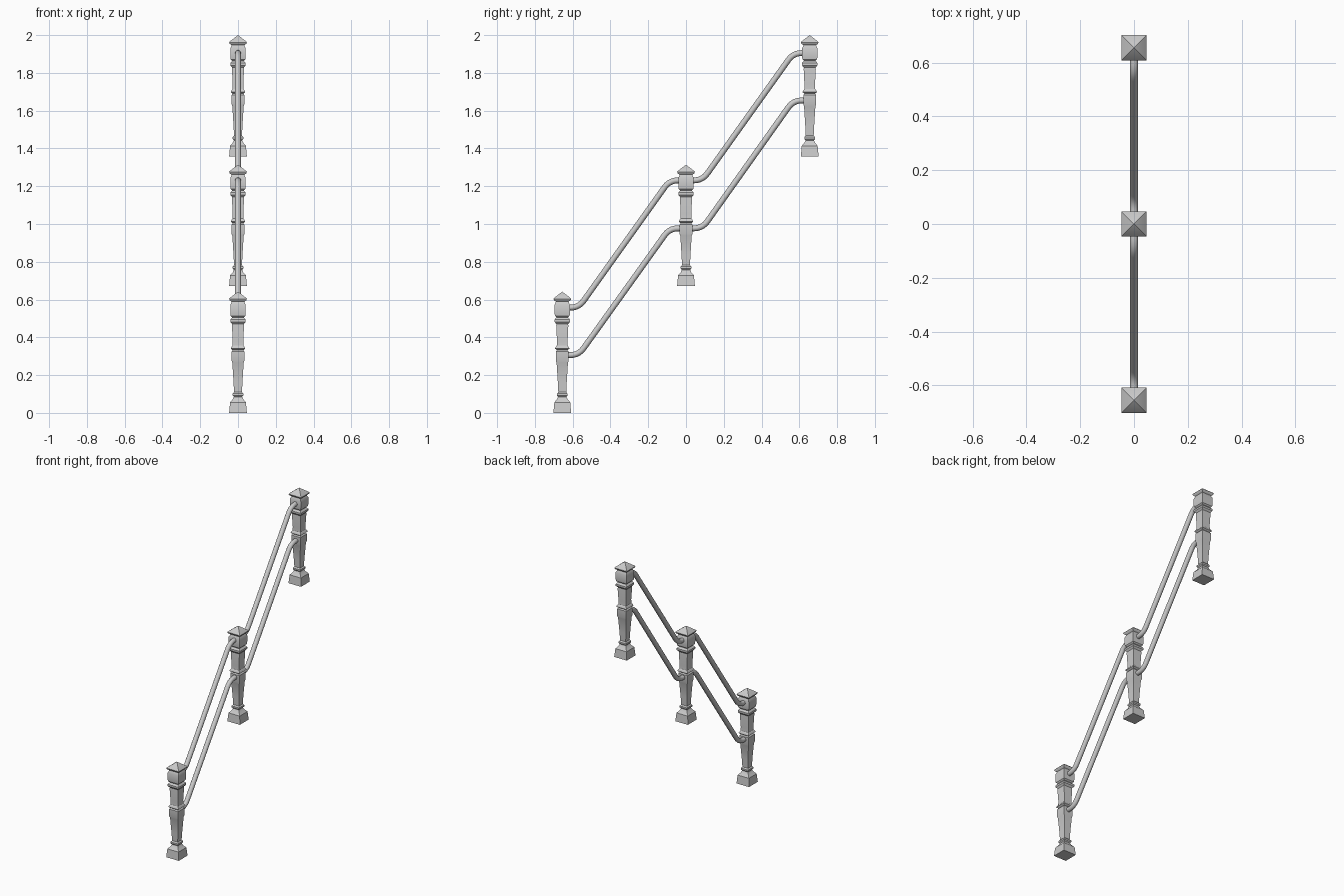
import bpy, bmesh, math
from mathutils import Vector

if "Cube" in bpy.data.objects:
    bpy.data.objects.remove(bpy.data.objects["Cube"])

POSTS = [(-0.655, 0.0), (0.0, 0.672), (0.655, 1.358)]   # y, base z
# square post silhouette: (half width, height)
PROFILE = [(0.047, 0), (0.042, 0.056), (0.028, 0.072), (0.022, 0.085), (0.028, 0.092),
           (0.028, 0.102), (0.021, 0.11), (0.024, 0.17), (0.03, 0.265), (0.034, 0.276),
           (0.034, 0.325), (0.028, 0.332), (0.038, 0.34), (0.036, 0.347), (0.029, 0.356),
           (0.028, 0.38), (0.032, 0.462), (0.031, 0.47), (0.041, 0.482), (0.041, 0.494),
           (0.031, 0.506), (0.039, 0.514), (0.041, 0.53), (0.041, 0.572), (0.036, 0.582),
           (0.034, 0.589), (0.044, 0.596), (0.047, 0.604), (0.044, 0.608)]
APEX = 0.642


def finish(name, bm, angle):
    bmesh.ops.recalc_face_normals(bm, faces=bm.faces)
    me = bpy.data.meshes.new(name)
    bm.to_mesh(me)
    bm.free()
    ob = bpy.data.objects.new(name, me)
    bpy.context.collection.objects.link(ob)
    bpy.ops.object.select_all(action='DESELECT')
    ob.select_set(True)
    bpy.context.view_layer.objects.active = ob
    bpy.ops.object.shade_smooth_by_angle(angle=math.radians(angle))
    return ob


def skin(bm, rings):
    for a, b in zip(rings, rings[1:]):
        n = len(a)
        for i in range(n):
            bm.faces.new((a[i], a[(i + 1) % n], b[(i + 1) % n], b[i]))


# turned-look square post with pyramid cap
def make_post(name, y, z):
    bm = bmesh.new()
    rings = [[bm.verts.new((sx * r, y + sy * r, z + h))
              for sx, sy in ((-1, -1), (1, -1), (1, 1), (-1, 1))] for r, h in PROFILE]
    skin(bm, rings)
    bm.faces.new(rings[0])
    tip = bm.verts.new((0, y, z + APEX))
    for i in range(4):
        bm.faces.new((rings[-1][i], rings[-1][(i + 1) % 4], tip))
    finish(name, bm, 35)


# round rail: level at both posts, sloped between, with rounded bends
def make_rail(name, y0, z0, y1, z1, r=0.0155, fillet=0.045, sides=12):
    c0, c1 = Vector((0, y0 + 0.087, z0)), Vector((0, y1 - 0.087, z1))
    flat, slope = Vector((0, 1, 0)), (c1 - c0).normalized()
    path = [Vector((0, y0 + 0.015, z0))]
    for c, din, dout in ((c0, flat, slope), (c1, slope, flat)):
        a, b = c - din * fillet, c + dout * fillet
        for k in range(6):
            t = k / 5
            path.append(a * (1 - t) ** 2 + c * 2 * t * (1 - t) + b * t * t)
    path.append(Vector((0, y1 - 0.015, z1)))
    bm = bmesh.new()
    rings = []
    for i, p in enumerate(path):
        d = (path[min(i + 1, len(path) - 1)] - path[max(i - 1, 0)]).normalized()
        side = Vector((1, 0, 0))
        up = side.cross(d)
        rings.append([bm.verts.new(p + r * (side * math.cos(t) + up * math.sin(t)))
                      for t in (2 * math.pi * k / sides for k in range(sides))])
    skin(bm, rings)
    bm.faces.new(rings[0])
    bm.faces.new(rings[-1])
    finish(name, bm, 50)


for label, (y, z) in zip(("lower", "middle", "upper"), POSTS):
    make_post(label + "_post", y, z)

for label, heights in (("hand_rail", (0.557, 1.231, 1.905)), ("mid_rail", (0.306, 0.977, 1.654))):
    for i in range(2):
        make_rail(f"{label}_{i + 1}", POSTS[i][0], heights[i], POSTS[i + 1][0], heights[i + 1])
